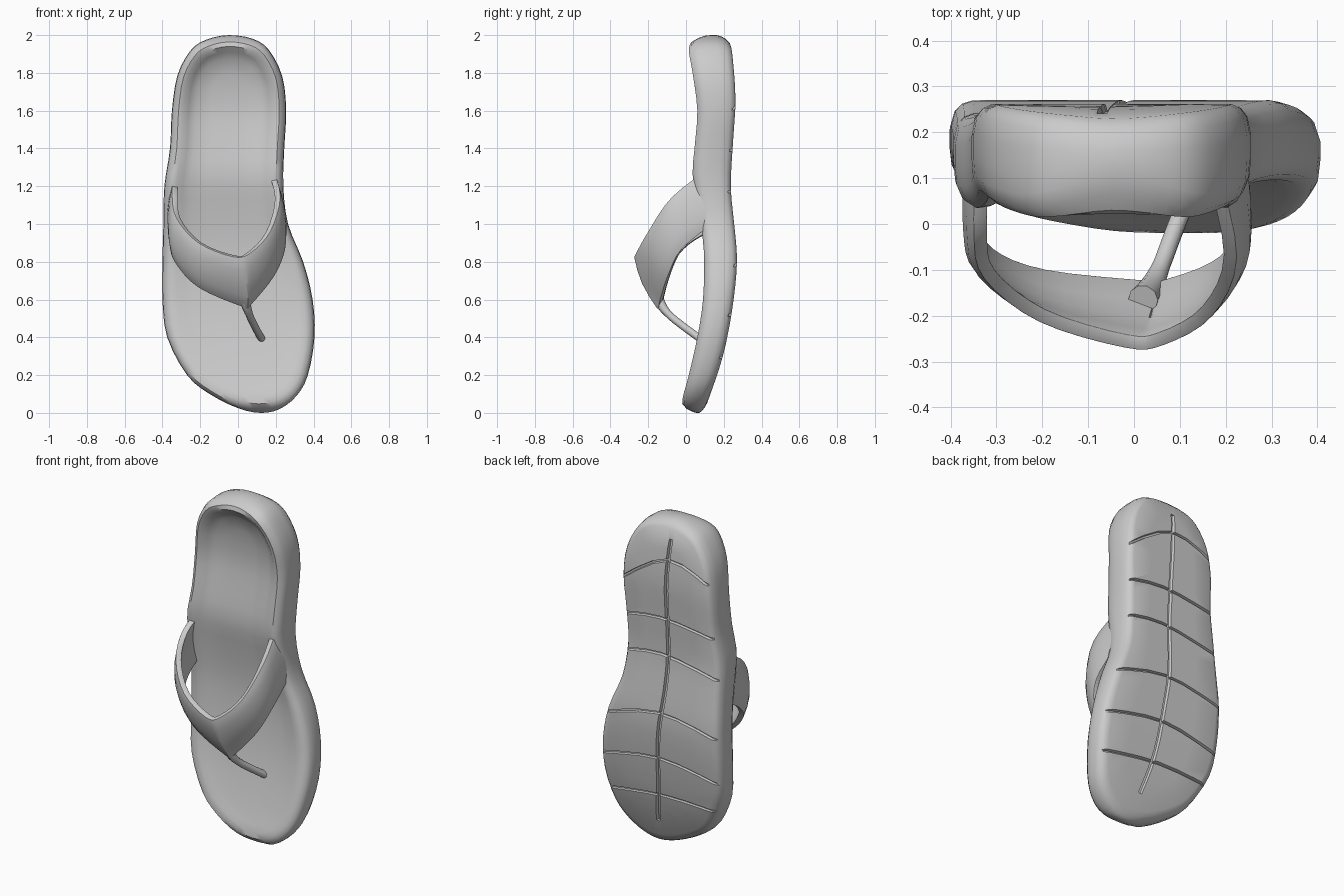
import bpy, bmesh, math
from mathutils import Vector

if "Cube" in bpy.data.objects:
    bpy.data.objects.remove(bpy.data.objects["Cube"])


def spline(pts, steps, closed=False):
    """Catmull-Rom through points of any dimension."""
    pts = [Vector(p) for p in pts]
    n, out = len(pts), []
    for i in range(n if closed else n - 1):
        if closed:
            a, b, c, d = (pts[(i + k) % n] for k in (-1, 0, 1, 2))
        else:
            a, b, c, d = (pts[min(max(i + k, 0), n - 1)] for k in (-1, 0, 1, 2))
        for s in range(steps):
            t = s / steps
            out.append(0.5 * (2 * b + (c - a) * t + (2 * a - 5 * b + 4 * c - d) * t * t
                              + (3 * b - a - 3 * c + d) * t ** 3))
    return out if closed else out + [pts[-1]]


def lookup(table, z):
    z = min(max(z, table[0][0]), table[-1][0])
    for a, b in zip(table, table[1:]):
        if z <= b[0]:
            return a[1] + (b[1] - a[1]) * (z - a[0]) / max(b[0] - a[0], 1e-6)
    return table[-1][1]


def make(name, verts, faces):
    bm = bmesh.new()
    vs = [bm.verts.new(v) for v in verts]
    for f in faces:
        bm.faces.new([vs[i] for i in f])
    bmesh.ops.remove_doubles(bm, verts=bm.verts, dist=0.0005)
    bmesh.ops.recalc_face_normals(bm, faces=bm.faces)
    me = bpy.data.meshes.new(name)
    bm.to_mesh(me)
    bm.free()
    ob = bpy.data.objects.new(name, me)
    bpy.context.collection.objects.link(ob)
    return ob


def finish(ob, angle=40):
    """Apply modifiers and shade."""
    bpy.ops.object.select_all(action='DESELECT')
    ob.select_set(True)
    bpy.context.view_layer.objects.active = ob
    bpy.ops.object.convert(target='MESH')
    bpy.ops.object.shade_smooth_by_angle(angle=math.radians(angle))


# Sole profiles: (z, y) of footbed rim and underside, depth of footbed, middle line
front = spline([(0, .03), (.05, -.02), (.2, .015), (.4, .06), (.6, .09), (.85, .095), (1.05, .07),
                (1.25, .035), (1.4, .045), (1.6, .06), (1.8, .035), (1.92, .015), (1.97, .035), (2, .08)], 4)
back = spline([(0, .09), (.06, .115), (.3, .195), (.55, .245), (.8, .27), (1.0, .255), (1.2, .237),
               (1.45, .25), (1.65, .262), (1.85, .25), (1.95, .235), (2, .2)], 4)
depth = [(0, .005), (.6, .01), (1.2, .035), (1.75, .06), (2, .06)]
middle = [(.4, .02), (.8, -.03), (1.2, -.07), (1.7, -.05)]

# Sole: concentric rings of the outline shrunk toward the middle line
outline = spline([(.12, 0), (.22, .02), (.31, .09), (.37, .2), (.405, .4), (.395, .6), (.345, .8),
                  (.265, 1.0), (.24, 1.2), (.245, 1.4), (.255, 1.6), (.235, 1.78), (.165, 1.92),
                  (.08, 1.98), (-.05, 2), (-.17, 1.975), (-.25, 1.92), (-.32, 1.79), (-.35, 1.6),
                  (-.36, 1.4), (-.39, 1.2), (-.395, 1.0), (-.4, .8), (-.4, .6), (-.375, .4),
                  (-.27, .2), (-.15, .1), (0, .025)], 3, closed=True)
# each ring: size, front-to-back fraction, share of footbed depth
rings = [(0, 0, 1), (.3, 0, 1), (.58, 0, .9), (.7, 0, .5), (.8, 0, .08), (.88, 0, 0), (.95, .07, 0),
         (.99, .22, 0), (1, .42, 0), (1, .68, 0), (.975, .87, 0), (.93, .96, 0), (.87, 1, 0),
         (.5, 1, 0), (0, 1, 0)]
verts, faces, n = [], [], len(outline)
for size, t, dip in rings:
    for x, z in outline:
        cz = min(max(z, .4), 1.7)
        cx = lookup(middle, cz)
        px, pz = cx + (x - cx) * size, cz + (z - cz) * size
        f, b = lookup(front, pz), lookup(back, pz)
        verts.append((px, f + (b - f) * t + dip * lookup(depth, pz), pz))
for r in range(len(rings) - 1):
    for i in range(n):
        j = (i + 1) % n
        faces.append((r * n + i, r * n + j, (r + 1) * n + j, (r + 1) * n + i))
# the first and last rings collapse onto the middle line, so build them with merged corners
bm = bmesh.new()
vs = [bm.verts.new(v) for v in verts]
for f in faces:
    bm.faces.new([vs[i] for i in f])
for ring in (vs[:n], vs[-n:]):
    bmesh.ops.delete(bm, geom=ring, context='VERTS')
for side in (vs[n:2 * n], vs[-2 * n:-n]):
    # strips across the ring between its left and right halves
    k = 42  # outline index of the heel tip
    right, left = side[:k + 1], [side[0]] + side[:k - 1:-1]
    for i in range(k):
        quad = [right[i], right[i + 1], left[i + 1], left[i]]
        bm.faces.new(list(dict.fromkeys(quad)))
bmesh.ops.recalc_face_normals(bm, faces=bm.faces)
me = bpy.data.meshes.new("sole")
bm.to_mesh(me)
bm.free()
sole = bpy.data.objects.new("sole", me)
bpy.context.collection.objects.link(sole)

# Tread grooves: shallow strips cut into the underside
grooves = [([(-.07, 1.9), (-.05, 1.6), (-.05, 1.3), (-.04, 1.0), (0, .7), (.03, .4), (.08, .15)], .018),
           ([(-.45, 1.36), (0, 1.42), (.35, 1.36)], .012), ([(-.45, 1.12), (0, 1.2), (.35, 1.14)], .012),
           ([(-.45, .78), (0, .86), (.45, .74)], .012), ([(-.45, .5), (0, .58), (.45, .5)], .012),
           ([(-.45, .32), (0, .34), (.45, .28)], .012), ([(-.4, 1.66), (-.06, 1.78), (.3, 1.56)], .012)]
cutters = []
for path, w in grooves:
    pts = spline(path, 4)
    v, f = [], []
    for i, p in enumerate(pts):
        d = (pts[min(i + 1, len(pts) - 1)] - pts[max(i - 1, 0)]).normalized()
        s = Vector((-d.y, d.x)) * w
        y = lookup(back, p.y)
        for q, dy in ((p + s * 1.3, .04), (p + s * .4, -.016), (p - s * .4, -.016), (p - s * 1.3, .04)):
            v.append((q.x, y + dy, q.y))
    for i in range(len(pts) - 1):
        for k in range(4):
            m = (k + 1) % 4
            f.append((i * 4 + k, i * 4 + m, i * 4 + 4 + m, i * 4 + 4 + k))
    f += [(0, 1, 2, 3), tuple(len(v) - 1 - k for k in range(4))]
    cutter = make("groove_cutter", v, f)
    cutter.hide_render = True
    cutters.append(cutter)
    mod = sole.modifiers.new("groove", 'BOOLEAN')
    mod.operation, mod.solver, mod.object = 'DIFFERENCE', 'EXACT', cutter
finish(sole)
for c in cutters:
    bpy.data.objects.remove(c)

# Strap: band between an upper and a lower edge, arching over the foot
upper = spline([(-.33, .12, 1.23), (-.335, -.02, 1.16), (-.315, -.11, 1.03), (-.2, -.2, .9), (-.02, -.255, .83),
                (.06, -.25, .85), (.16, -.19, .96), (.21, -.07, 1.14), (.17, .12, 1.29)], 4)
lower = spline([(-.345, .14, .97), (-.345, .01, .89), (-.32, -.06, .8), (-.2, -.11, .67), (.03, -.135, .57),
                (.06, -.135, .58), (.18, -.09, .73), (.235, -.02, .87), (.235, .14, 1.0)], 4)
verts, faces, m = [], [], 5
for u, l in zip(upper, lower):
    out = Vector((u.x + .03, u.y - .1, -.1)).normalized()
    for k in range(m):
        t = k / (m - 1)
        verts.append(u.lerp(l, t) + out * .02 * math.sin(math.pi * t))
for i in range(len(upper) - 1):
    for k in range(m - 1):
        faces.append((i * m + k, i * m + k + 1, i * m + m + k + 1, i * m + m + k))
strap = make("strap", verts, faces)
sol = strap.modifiers.new("thickness", 'SOLIDIFY')
sol.thickness, sol.offset = .03, 0
bev = strap.modifiers.new("soft_edges", 'BEVEL')
bev.width, bev.segments, bev.limit_method = .008, 2, 'ANGLE'
finish(strap, 50)

# Toe post: tapered tube from the strap down to the footbed
curve = bpy.data.curves.new("toe_post", 'CURVE')
curve.dimensions = '3D'
curve.bevel_depth, curve.bevel_resolution, curve.use_fill_caps = .022, 3, True
sp = curve.splines.new('POLY')
path = spline([(.02, -.165, .66), (.04, -.135, .58), (.06, -.09, .52), (.09, -.01, .455), (.135, .1, .375)], 4)
sp.points.add(len(path) - 1)
for i, p in enumerate(path):
    sp.points[i].co = (*p, 1)
    sp.points[i].radius = 1.5 - .6 * min(1, i / 8)
post = bpy.data.objects.new("toe_post", curve)
bpy.context.collection.objects.link(post)
finish(post)
